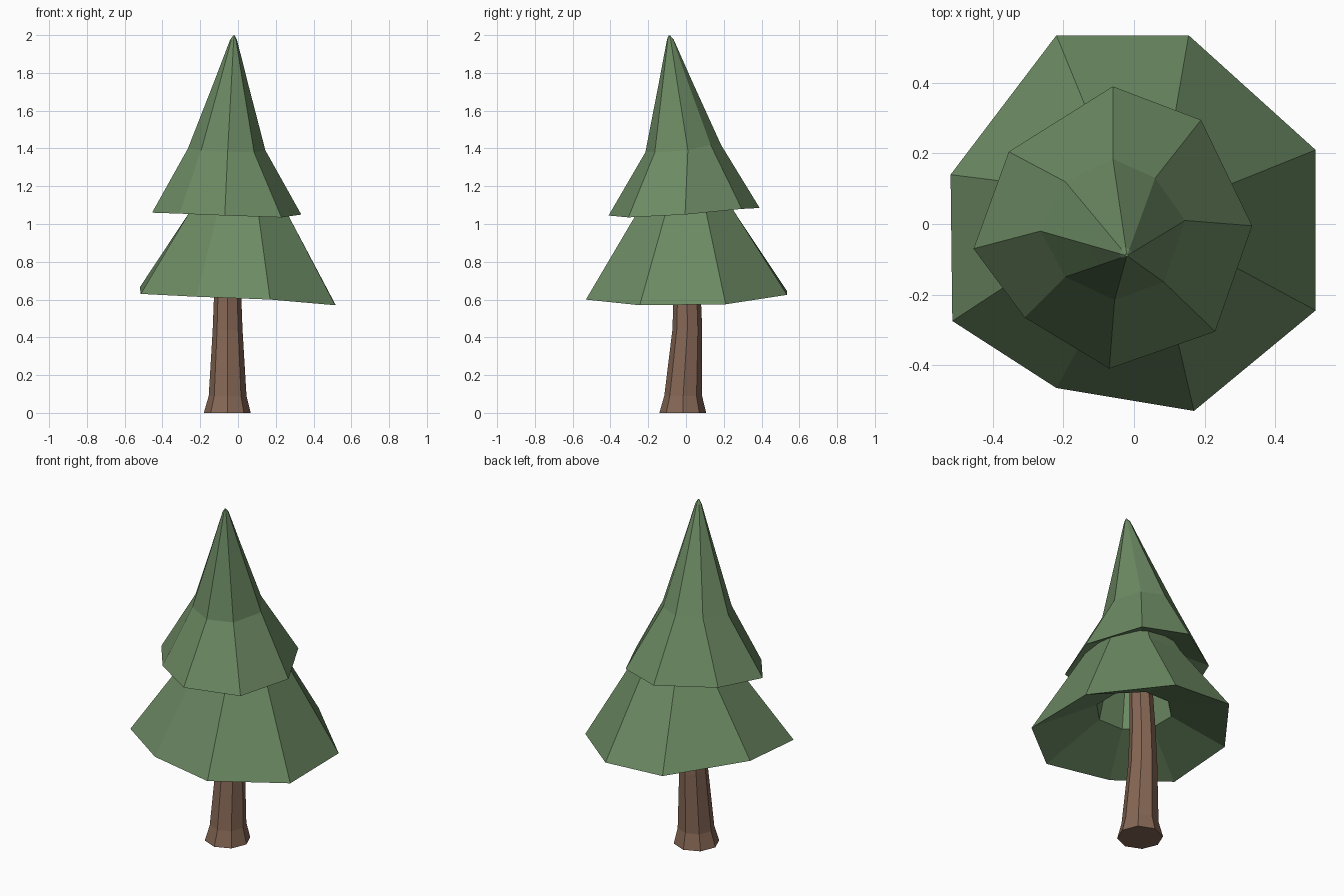
import bpy
import bmesh
from math import sin, cos, pi

default_cube = bpy.data.objects.get("Cube")
if default_cube:
    bpy.data.objects.remove(default_cube, do_unlink=True)


def make_material(name, colour):
    material = bpy.data.materials.new(name)
    material.use_nodes = True
    material.diffuse_color = colour
    material.node_tree.nodes["Principled BSDF"].inputs["Base Color"].default_value = colour
    return material


def loft(name, rings, material):
    """Bridge successive rings of points and close both ends."""
    bm = bmesh.new()
    loops = [[bm.verts.new(point) for point in ring] for ring in rings]
    for lower, upper in zip(loops, loops[1:]):
        count = len(lower)
        for i in range(count):
            j = (i + 1) % count
            bm.faces.new((lower[i], lower[j], upper[j], upper[i]))
    bm.faces.new(loops[0])
    bm.faces.new(loops[-1])
    bmesh.ops.recalc_face_normals(bm, faces=bm.faces)
    mesh = bpy.data.meshes.new(name)
    bm.to_mesh(mesh)
    bm.free()
    mesh.materials.append(material)
    obj = bpy.data.objects.new(name, mesh)
    bpy.context.collection.objects.link(obj)
    return obj


def octagon(radius, z, x=0, y=0, turn=0):
    """Regular ring, running clockwise from the given turn."""
    angles = [turn - pi * i / 4 for i in range(8)]
    return [(x + radius * cos(a), y + radius * sin(a), z) for a in angles]


def scaled_ring(ring, scale, lift, dx=0, dy=0):
    """Copy a ring smaller and higher, with its tilt shrinking alongside."""
    mean = sum(z for x, y, z in ring) / len(ring)
    return [(x * scale + dx, y * scale + dy, mean + lift + (z - mean) * scale)
            for x, y, z in ring]


def toward_tip(ring, scale, lift, tip=(-0.02, -0.09)):
    """Shrink a ring toward the leaning tip."""
    return scaled_ring(ring, scale, lift, tip[0] * (1 - scale), tip[1] * (1 - scale))


bark = make_material("bark brown", (0.235, 0.135, 0.09, 1))
needles = make_material("needle green", (0.15, 0.255, 0.125, 1))

# Leaning trunk with a flared foot
loft("trunk", [
    octagon(0.124, 0, -0.057, -0.017),
    octagon(0.1, 0.09, -0.055, -0.015),
    octagon(0.079, 0.44, -0.055, 0.007),
    octagon(0.071, 0.65, -0.055, 0.006),
    octagon(0.06, 1, -0.045, 0),
], bark)

# Lower branches: shallow underside with a hollow, uneven rim, outer slope
back_left = pi * 5 / 8
lower_rim = [
    (-0.22, 0.535, 0.645), (0.155, 0.535, 0.625), (0.515, 0.21, 0.575), (0.515, -0.245, 0.57),
    (0.17, -0.53, 0.6), (-0.22, -0.465, 0.615), (-0.515, -0.275, 0.63), (-0.52, 0.14, 0.665),
]
loft("lower_branches", [
    octagon(0.15, 1.05, turn=back_left),
    octagon(0.21, 0.76, turn=back_left),
    lower_rim,
    octagon(0.28, 1.06, turn=back_left),
    octagon(0.16, 1.28, turn=back_left),
], needles)

# Upper branches: shallow underside, uneven rim, waist, then a leaning tip
upper_rim = [
    (-0.06, 0.39, 1.085), (0.19, 0.295, 1.08), (0.335, -0.005, 1.05), (0.23, -0.305, 1.035),
    (-0.07, -0.41, 1.045), (-0.31, -0.265, 1.055), (-0.455, -0.07, 1.06), (-0.355, 0.205, 1.08),
]
waist = [
    (-0.06, 0.185, 1.42), (0.06, 0.13, 1.42), (0.145, 0.01, 1.39), (0.085, -0.165, 1.38),
    (-0.055, -0.215, 1.38), (-0.195, -0.15, 1.39), (-0.265, -0.02, 1.4), (-0.195, 0.12, 1.42),
]
loft("upper_branches", [
    scaled_ring(upper_rim, 0.4, 0.09),
    upper_rim,
    waist,
    toward_tip(waist, 0.44, 0.35),
    toward_tip(waist, 0.09, 0.575),
    toward_tip(waist, 0.02, 0.598),
], needles)
